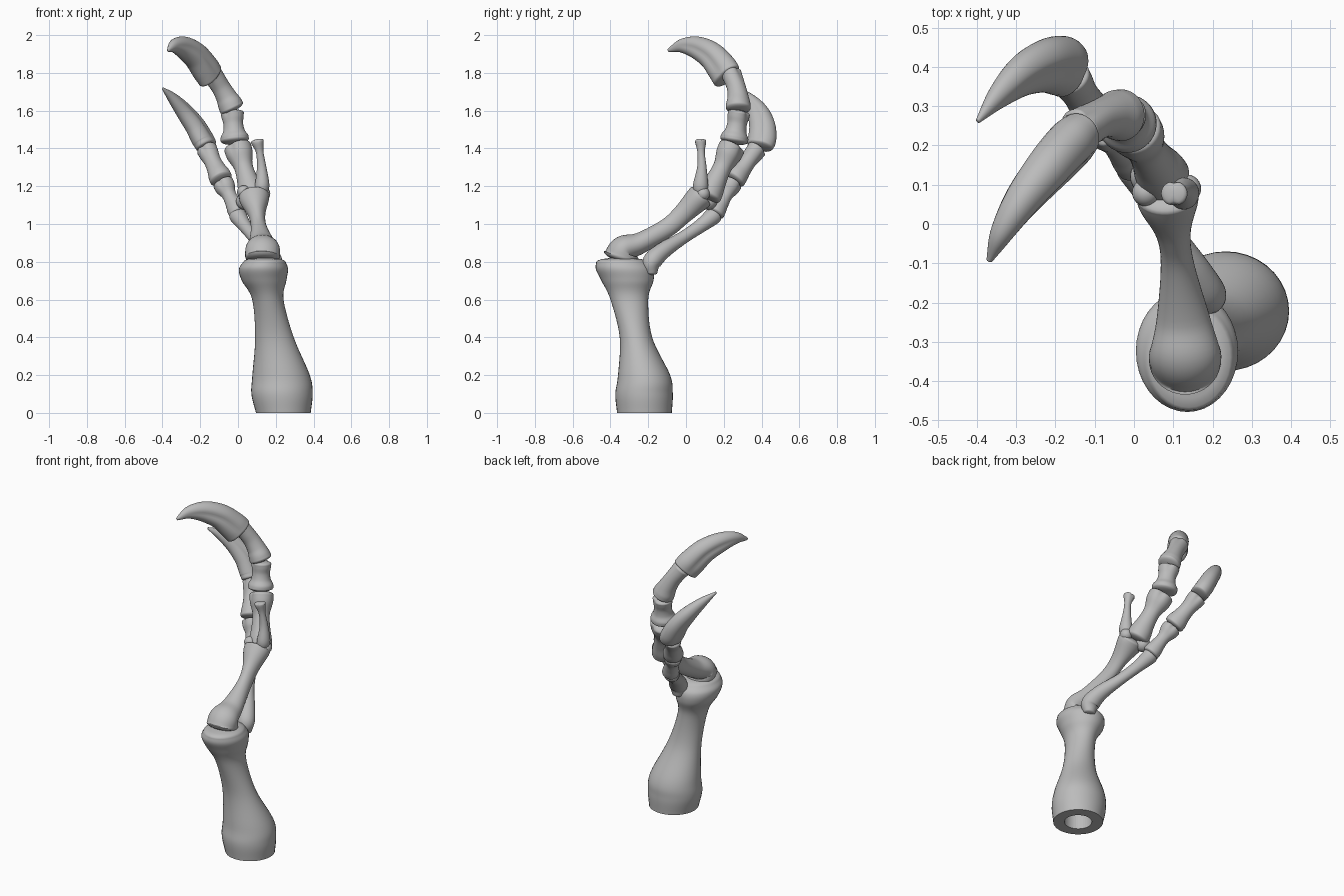
import bpy, bmesh, math
from mathutils import Vector

SEGMENTS = 36
STEPS = 7

cube = bpy.data.objects.get("Cube")
if cube:
    bpy.data.objects.remove(cube, do_unlink=True)

# one plain bone grey for everything
grey = bpy.data.materials.new("bone_grey")
grey.use_nodes = True
colour = (.5, .5, .5, 1)
grey.diffuse_color = colour
grey.node_tree.nodes["Principled BSDF"].inputs["Base Color"].default_value = colour


def finish(obj):
    """Give an object its material and smooth shading with sharp rims."""
    obj.data.materials.append(grey)
    bpy.ops.object.select_all(action='DESELECT')
    obj.select_set(True)
    bpy.context.view_layer.objects.active = obj
    bpy.ops.object.shade_smooth_by_angle(angle=math.radians(45))
    return obj


def catmull(p0, p1, p2, p3, t):
    return [.5 * (2 * b + (c - a) * t + (2 * a - 5 * b + 4 * c - d) * t * t
                  + (3 * b - a - 3 * c + d) * t ** 3)
            for a, b, c, d in zip(p0, p1, p2, p3)]


def smooth_path(stations):
    """Interpolate stations of (x, y, z, side radius, depth radius)."""
    first = [2 * a - b for a, b in zip(stations[0], stations[1])]
    last = [2 * a - b for a, b in zip(stations[-1], stations[-2])]
    pts = [first] + list(stations) + [last]
    path = []
    for i in range(1, len(pts) - 2):
        for k in range(STEPS):
            path.append(catmull(*pts[i - 1:i + 3], k / STEPS))
    return path + [list(stations[-1])]


def loft(name, stations, side, domes=(.3, .3), groove=None, groove_axis=0, level=False):
    """Sweep an ellipse along the stations; groove(t) dents two opposite sides."""
    path = smooth_path(stations)
    centres = [Vector(p[:3]) for p in path]
    side = Vector(side).normalized()
    rings = []
    for i, p in enumerate(path):
        tangent = (centres[min(i + 1, len(path) - 1)] - centres[max(i - 1, 0)]).normalized()
        if level:
            tangent = Vector((0, 0, 1))
        u = (side - tangent * side.dot(tangent)).normalized()
        v = tangent.cross(u)
        rings.append((centres[i], u, v, tangent, max(p[3], .002), max(p[4], .002),
                      i / (len(path) - 1)))

    # rounded end caps, made of shrinking rings
    def dome(ring, height, sign):
        c, u, v, n, a, b, t = ring
        caps = []
        for angle in (.35, .7, 1.05, 1.35):
            s = math.cos(angle)
            rise = sign * height * min(a, b) * math.sin(angle)
            caps.append((c + n * rise, u, v, n, a * s, b * s, t))
        return caps
    start = dome(rings[0], domes[0], -1)[::-1] if domes[0] else []
    end = dome(rings[-1], domes[1], 1) if domes[1] else []

    bm = bmesh.new()
    loops = []
    for c, u, v, n, a, b, t in start + rings + end:
        loop = []
        for k in range(SEGMENTS):
            ang = 2 * math.pi * k / SEGMENTS
            r = 1
            if groove:
                across = math.sin(ang - groove_axis)
                r -= groove(t) * math.exp(-(across / .28) ** 2)
            loop.append(bm.verts.new(c + u * (a * r * math.cos(ang)) + v * (b * r * math.sin(ang))))
        loops.append(loop)
    for low, high in zip(loops, loops[1:]):
        for k in range(SEGMENTS):
            n = (k + 1) % SEGMENTS
            bm.faces.new((low[k], low[n], high[n], high[k]))
    bm.faces.new(loops[0][::-1])
    bm.faces.new(loops[-1])
    mesh = bpy.data.meshes.new(name)
    bm.to_mesh(mesh)
    bm.free()
    obj = bpy.data.objects.new(name, mesh)
    bpy.context.collection.objects.link(obj)
    return finish(obj)


def finger_bone(name, start, end, base, waist, tip, side, bow=(0, 0, 0)):
    """Waisted bone with a flared base and a two-lobed tip joint."""
    a, b, bow = Vector(start), Vector(end), Vector(bow)
    shape = ((0, base, base), (.14, base * .98, base * .95), (.34, waist * 1.1, waist * 1.1),
             (.6, waist, waist), (.84, tip * .95, tip * .9), (1, tip, tip * .95))
    stations = [(*(a.lerp(b, t) + bow * math.sin(math.pi * t)), ra, rb) for t, ra, rb in shape]
    return loft(name, stations, side, groove=lambda t: .17 * t ** 4, groove_axis=math.pi / 2)


def claw(name, stations, side):
    """Curved tapering claw with a groove along both flanks."""
    return loft(name, stations, side, domes=(.25, .5),
                groove=lambda t: .16 * math.sin(math.pi * min(1, t + .1)))


# upper arm bone with a round socket in its cut end
upper_arm = loft("upper_arm", [
    (.24, -.22, 0, .145, .145), (.233, -.222, .1, .162, .152), (.228, -.222, .2, .152, .138),
    (.193, -.265, .4, .102, .086), (.158, -.3, .6, .083, .1), (.138, -.31, .7, .118, .138),
    (.135, -.325, .76, .13, .152), (.14, -.34, .8, .112, .135)],
    (1, 0, 0), domes=(0, .2), level=True)
bpy.ops.mesh.primitive_cylinder_add(vertices=SEGMENTS, radius=.08, depth=.3,
                                    location=(.24, -.22, 0))
cutter = bpy.context.object
cutter.name = "socket_cutter"
cutter.hide_render = True
socket = upper_arm.modifiers.new("socket", 'BOOLEAN')
socket.operation = 'DIFFERENCE'
socket.object = cutter
bpy.context.view_layer.objects.active = upper_arm
bpy.ops.object.modifier_apply(modifier="socket")
bpy.data.objects.remove(cutter, do_unlink=True)

# two forearm bones
loft("forearm_main", [
    (.13, -.345, .825, .092, .095), (.13, -.325, .87, .09, .072), (.125, -.24, .9, .068, .056),
    (.11, -.1, .98, .042, .05), (.1, -.02, 1.05, .045, .053), (.088, .05, 1.12, .075, .066),
    (.085, .075, 1.145, .08, .07)], (1, 0, 0))
loft("forearm_slim", [
    (.185, -.185, .74, .035, .032), (.18, -.18, .8, .055, .05), (.15, -.12, .86, .046, .044),
    (.09, -.02, .925, .033, .034), (.04, .07, .985, .034, .036), (.005, .135, 1.035, .045, .045),
    (-.003, .15, 1.05, .045, .045)], (1, 0, 0))

# small wrist bones
for i, (place, size) in enumerate([((.135, .09, 1.16), .036), ((.035, .12, 1.12), .045),
                                   ((.03, .08, 1.17), .035)]):
    bpy.ops.mesh.primitive_uv_sphere_add(segments=24, ring_count=14, radius=size, location=place)
    bpy.context.object.name = f"wrist_bone_{i + 1}"
    finish(bpy.context.object)

# long finger
long_side = (.83, -.55, 0)
finger_bone("long_finger_palm", (.075, .12, 1.15), (-.002, .243, 1.405),
            .068, .05, .074, long_side)
finger_bone("long_finger_middle", (-.017, .255, 1.445), (-.03, .28, 1.585),
            .075, .052, .062, long_side)
finger_bone("long_finger_outer", (-.033, .277, 1.615), (-.138, .24, 1.795),
            .066, .05, .056, long_side, bow=(.006, .012, 0))
claw("long_finger_claw", [
    (-.148, .215, 1.785, .062, .085), (-.175, .19, 1.825, .066, .084),
    (-.225, .135, 1.89, .062, .074), (-.285, .06, 1.932, .05, .061),
    (-.335, -.02, 1.943, .032, .038), (-.368, -.092, 1.92, .008, .009)], long_side)

# side finger
side_axis = (.8, -.28, .48)
finger_bone("side_finger_palm", (0, .155, 1.06), (-.078, .245, 1.215),
            .05, .038, .056, side_axis)
finger_bone("side_finger_outer", (-.09, .258, 1.24), (-.165, .375, 1.395),
            .06, .045, .055, side_axis)
claw("side_finger_claw", [
    (-.168, .392, 1.415, .055, .073), (-.188, .403, 1.45, .058, .077),
    (-.228, .403, 1.52, .054, .07), (-.285, .378, 1.595, .045, .056),
    (-.345, .325, 1.665, .028, .034), (-.397, .263, 1.717, .006, .007)], side_axis)

# short remnant finger
loft("remnant_finger", [
    (.12, .075, 1.17, .035, .035), (.128, .078, 1.21, .038, .04), (.125, .084, 1.3, .025, .025),
    (.115, .08, 1.38, .02, .02), (.104, .078, 1.43, .033, .031), (.102, .078, 1.44, .033, .031)],
    (1, 0, 0), groove=lambda t: .2 * t ** 4, groove_axis=math.pi / 2)
